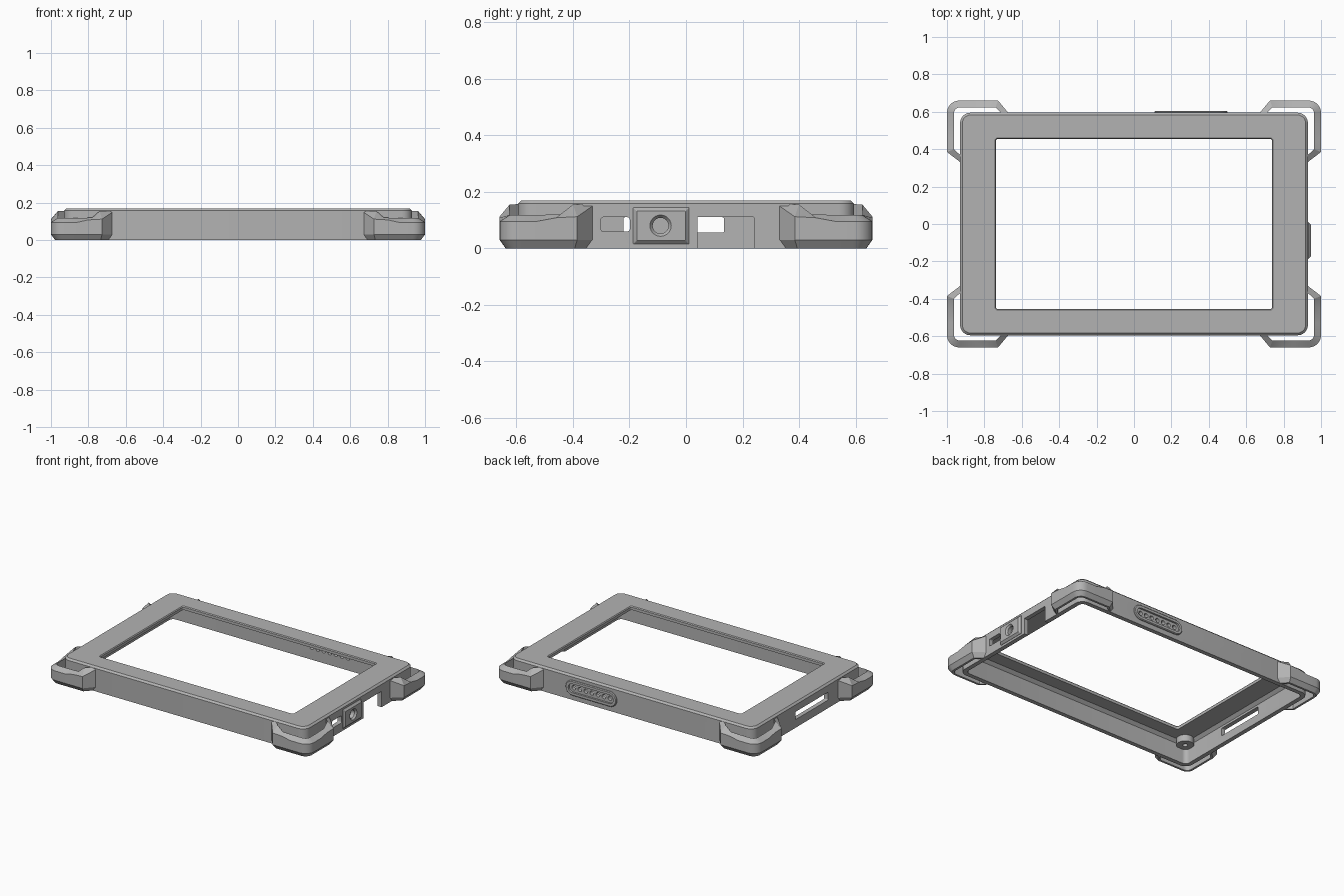
import bpy, bmesh, math
from mathutils import Vector

if "Cube" in bpy.data.objects:
    bpy.data.objects.remove(bpy.data.objects["Cube"])

grey = bpy.data.materials.new("case_grey")
grey.use_nodes = True
COLOUR = (0.45, 0.45, 0.45, 1)
grey.diffuse_color = COLOUR
grey.node_tree.nodes["Principled BSDF"].inputs["Base Color"].default_value = COLOUR

# Maps (u, v, depth) to world axes for shapes facing along x, y or z
FACING = {
    "x": lambda u, v, d: Vector((d, u, v)),
    "y": lambda u, v, d: Vector((u, d, v)),
    "z": lambda u, v, d: Vector((u, v, d)),
}


def ring(hu, hv, r, d, centre=(0, 0), facing="z", n=6):
    """Rounded rectangle loop with half sizes hu, hv at depth d."""
    pts = []
    for q, (su, sv) in enumerate([(1, 1), (-1, 1), (-1, -1), (1, -1)]):
        for i in range(n + 1):
            a = math.radians(90) * (q + i / n)
            u = centre[0] + su * (hu - r) + r * math.cos(a)
            v = centre[1] + sv * (hv - r) + r * math.sin(a)
            pts.append(FACING[facing](u, v, d))
    return pts


def loft(name, rings, closed=False):
    """Skin a list of loops; closed joins the last loop to the first."""
    bm = bmesh.new()
    loops = [[bm.verts.new(p) for p in r] for r in rings]
    n = len(loops[0])
    pairs = list(zip(loops, loops[1:]))
    if closed:
        pairs.append((loops[-1], loops[0]))
    else:
        bm.faces.new(loops[0])
        bm.faces.new(loops[-1])
    for a, b in pairs:
        for i in range(n):
            j = (i + 1) % n
            bm.faces.new((a[i], a[j], b[j], b[i]))
    bmesh.ops.remove_doubles(bm, verts=bm.verts, dist=1e-5)
    bmesh.ops.recalc_face_normals(bm, faces=bm.faces)
    mesh = bpy.data.meshes.new(name)
    bm.to_mesh(mesh)
    bm.free()
    mesh.materials.append(grey)
    obj = bpy.data.objects.new(name, mesh)
    bpy.context.collection.objects.link(obj)
    return obj


def activate(obj):
    bpy.ops.object.select_all(action="DESELECT")
    obj.select_set(True)
    bpy.context.view_layer.objects.active = obj


def combine(target, tool, operation):
    """Apply a boolean and remove the tool object."""
    tool.hide_render = True
    activate(target)
    mod = target.modifiers.new("shape", "BOOLEAN")
    mod.operation, mod.object, mod.solver = operation, tool, "EXACT"
    bpy.ops.object.modifier_apply(modifier=mod.name)
    bpy.data.objects.remove(tool)


def smooth(obj):
    activate(obj)
    bpy.ops.object.shade_smooth_by_angle(angle=math.radians(25))


# Main shell: outer wall, chamfered top, window and hollow underside
HX, HY, TOP, WALL = 0.93, 0.595, 0.17, 0.03
WX, WY = 0.738, 0.455
IX, IY = HX - WALL, HY - WALL
shell = loft("shell", [
    ring(HX, HY, 0.055, 0),
    ring(HX, HY, 0.055, TOP - 0.012),
    ring(HX - 0.012, HY - 0.012, 0.045, TOP),
    ring(WX + 0.005, WY + 0.005, 0.015, TOP),
    ring(WX, WY, 0.012, TOP - 0.006),
    ring(WX, WY, 0.012, TOP - 0.025),
    ring(IX - 0.02, IY - 0.02, 0.03, TOP - 0.025),
    ring(IX, IY, 0.03, TOP - 0.045),
    ring(IX, IY, 0.03, 0),
], closed=True)

# Raised power socket plate on the side
JACK, PLATE = (-0.09, 0.08), (-0.088, 0.08)
combine(shell, loft("socket_plate", [
    ring(0.099, 0.065, 0.003, 0.915, PLATE, "x"),
    ring(0.099, 0.065, 0.003, 0.932, PLATE, "x"),
    ring(0.086, 0.052, 0.003, 0.945, PLATE, "x"),
]), "UNION")

# Raised contact plate on the back
PINS = (0.305, 0.085)
combine(shell, loft("contact_plate", [
    ring(0.195, 0.052, 0.052, 0.58, PINS, "y"),
    ring(0.195, 0.052, 0.052, 0.6, PINS, "y"),
    ring(0.19, 0.047, 0.047, 0.605, PINS, "y"),
]), "UNION")

# Blind tapered socket hole
combine(shell, loft("socket_cut", [
    ring(0.028, 0.028, 0.028, 0.907, JACK, "x"),
    ring(0.028, 0.028, 0.028, 0.933, JACK, "x"),
    ring(0.042, 0.042, 0.042, 0.95, JACK, "x"),
]), "DIFFERENCE")

# Through cuts in the side walls: small port, open notch, long card slot
for name, side, centre, hu, hv, r in [
    ("port_cut", 1, (-0.25, 0.085), 0.051, 0.025, 0.008),
    ("notch_cut", 1, (0.14, 0.03), 0.1, 0.08, 0.002),
    ("slot_cut", -1, (-0.043, 0.083), 0.178, 0.027, 0.006),
]:
    combine(shell, loft(name, [
        ring(hu, hv, r, side * d, centre, "x") for d in (0.85, 0.98)
    ]), "DIFFERENCE")

# Recess and row of contact holes on the back
combine(shell, loft("contact_recess", [
    ring(0.172, 0.03, 0.03, d, PINS, "y") for d in (0.592, 0.65)
]), "DIFFERENCE")
for i in range(7):
    spot = (PINS[0] + (i - 3) * 0.046, PINS[1])
    combine(shell, loft("contact_hole", [
        ring(0.015, 0.015, 0.015, d, spot, "y", n=3) for d in (0.5, 0.65)
    ]), "DIFFERENCE")
smooth(shell)

# Hollow post inside one corner
POST = (-0.85, -0.515)
post = loft("corner_post", [
    ring(r, r, r, z, POST)
    for r, z in [(0.055, 0.15), (0.055, 0.1), (0.016, 0.1), (0.016, 0.15)]
], closed=True)
smooth(post)

# Corner guards: stations of outer x, y, inner x, y, outer top, inner top
leg_back = [
    (0.66, 0.58, 0.695, 0.58, 0.157, 0.157),
    (0.727, 0.66, 0.74, 0.624, 0.112, 0.155),
    (0.8, 0.66, 0.78, 0.624, 0.108, 0.12),
    (0.86, 0.66, 0.86, 0.624, 0.095, 0.118),
]
bend = []
for i in range(7):
    a = math.radians(90 - 15 * i)
    c, s = math.cos(a), math.sin(a)
    bend.append((0.935 + 0.065 * c, 0.595 + 0.065 * s,
                 0.93 + 0.033 * c, 0.591 + 0.033 * s, 0.095, 0.118))
leg_side = [
    (1, 0.53, 0.963, 0.53, 0.095, 0.118),
    (1, 0.46, 0.963, 0.44, 0.108, 0.12),
    (1, 0.385, 0.963, 0.4, 0.112, 0.155),
    (0.915, 0.32, 0.915, 0.355, 0.157, 0.157),
]


def guard_section(sx, sy, ox, oy, ix, iy, outer_top, inner_top):
    foot = (ox + 0.6 * (ix - ox), oy + 0.6 * (iy - oy))
    profile = [(ix, iy, 0), (*foot, 0), (ox, oy, 0.03),
               (ox, oy, outer_top), (ix, iy, inner_top)]
    return [Vector((sx * x, sy * y, z)) for x, y, z in profile]


for sx, x_name in ((1, "left"), (-1, "right")):
    for sy, y_name in ((1, "back"), (-1, "front")):
        guard = loft(f"corner_guard_{y_name}_{x_name}", [
            guard_section(sx, sy, *s) for s in leg_back + bend + leg_side])
        smooth(guard)
